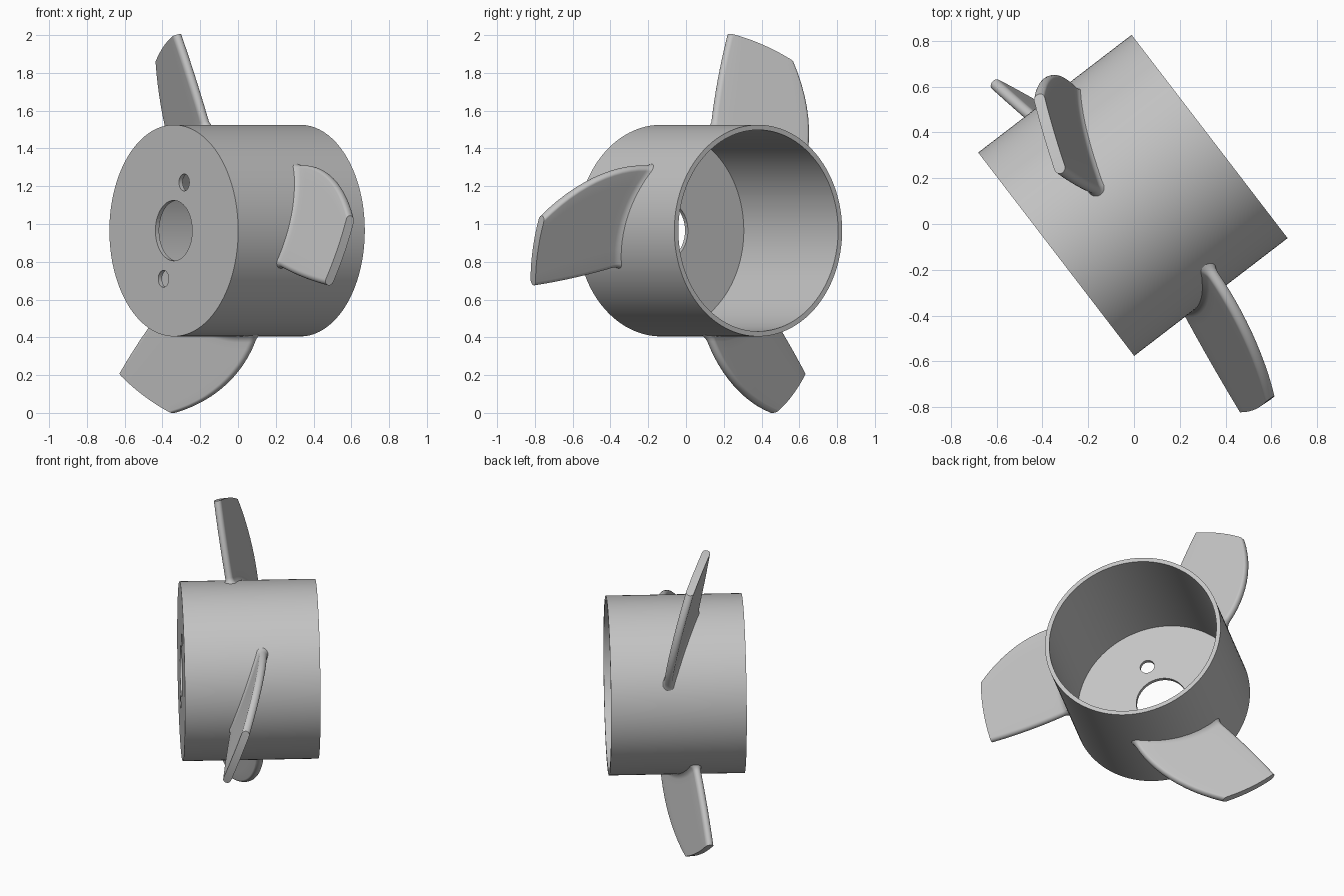
import bpy, bmesh
from math import sin, cos, pi, radians
from mathutils import Matrix, Vector

# Hub axis runs along local y, closed face at y = 0
PLACE = Matrix.Translation((-0.34, -0.132, 0.965)) @ Matrix.Rotation(radians(-52.5), 4, 'Z')
R_OUT, R_IN, DEPTH, FLOOR = 0.56, 0.533, 0.845, 0.025
R_ROOT, R_TIP = 0.546, 1.073

if "Cube" in bpy.data.objects:
    bpy.data.objects.remove(bpy.data.objects["Cube"])

grey = bpy.data.materials.new("plain grey")
grey.use_nodes = True
grey.diffuse_color = (0.55, 0.55, 0.55, 1)
grey.node_tree.nodes["Principled BSDF"].inputs["Base Color"].default_value = (0.55, 0.55, 0.55, 1)


def make_object(name, bm, matrix=PLACE):
    bmesh.ops.remove_doubles(bm, verts=bm.verts, dist=1e-5)
    bmesh.ops.recalc_face_normals(bm, faces=bm.faces)
    mesh = bpy.data.meshes.new(name)
    bm.to_mesh(mesh)
    bm.free()
    mesh.materials.append(grey)
    obj = bpy.data.objects.new(name, mesh)
    obj.matrix_world = matrix
    bpy.context.collection.objects.link(obj)
    return obj


def smooth(obj):
    bpy.ops.object.select_all(action='DESELECT')
    obj.select_set(True)
    bpy.context.view_layer.objects.active = obj
    bpy.ops.object.shade_smooth_by_angle(angle=radians(35))


# Hub: thin cup turned from a profile
def make_hub():
    bm = bmesh.new()
    profile = [(0, 0), (R_OUT, 0), (R_OUT, DEPTH), (R_IN, DEPTH), (R_IN, FLOOR), (0, FLOOR)]
    verts = [bm.verts.new((r, y, 0)) for r, y in profile]
    edges = [bm.edges.new(pair) for pair in zip(verts, verts[1:])]
    bmesh.ops.spin(bm, geom=verts + edges, cent=(0, 0, 0), axis=(0, 1, 0),
                   angle=2 * pi, steps=128, use_merge=True)
    return make_object("hub", bm)


# Holes through the closed face: shaft hole and two screw holes
def cut_hole(hub, x, z, radius):
    bm = bmesh.new()
    spot = Matrix.Translation((x, 0, z)) @ Matrix.Rotation(pi / 2, 4, 'X')
    bmesh.ops.create_cone(bm, cap_ends=True, segments=48, radius1=radius,
                          radius2=radius, depth=0.2, matrix=spot)
    cutter = make_object("hole_cutter", bm)
    cutter.hide_render = True
    mod = hub.modifiers.new("hole", 'BOOLEAN')
    mod.operation, mod.solver, mod.object = 'DIFFERENCE', 'EXACT', cutter
    bpy.context.view_layer.objects.active = hub
    bpy.ops.object.modifier_apply(modifier=mod.name)
    bpy.data.objects.remove(cutter)


# Blade: rounded sections lofted outward on a pitched plane
PITCH_X, PITCH_Z, OFFSET = -0.28, -0.235, 0.403
NORMAL = Vector((-PITCH_X, 1, -PITCH_Z)).normalized()


def blade_section(r):
    flare = 0.022 * max(0, 1 - (r - R_ROOT) / 0.045) ** 2
    half = 0.025 + flare
    lead = radians(-10.5 - 7.6 * (r - R_OUT)) + flare / r
    trail = radians(-67.5 + 65 * (r - R_OUT)) - flare / r
    inset = half / r
    caps = [k * pi / 16 for k in range(9)]
    pairs = [(lead - inset + inset * cos(a), half * sin(a)) for a in caps]
    pairs += [(lead + (trail - lead) * k / 16, half) for k in range(3, 14)]
    pairs += [(trail + inset - inset * cos(a), half * sin(a)) for a in reversed(caps)]
    sides = []
    for sign in (1, -1):
        row = []
        for angle, h in pairs:
            x, z = r * sin(angle), r * cos(angle)
            row.append(Vector((x, OFFSET + PITCH_X * x + PITCH_Z * z, z)) + NORMAL * h * sign)
        sides.append(row)
    return sides


def make_blade(name, turn):
    bm = bmesh.new()
    radii = [R_ROOT + 0.009 * k for k in range(6)]
    radii += [radii[-1] + (R_TIP - radii[-1]) * k / 12 for k in range(1, 13)]
    rings = [[[bm.verts.new(p) for p in row] for row in blade_section(r)] for r in radii]

    def bridge(row_a, row_b):
        for i in range(len(row_a) - 1):
            bm.faces.new((row_a[i], row_a[i + 1], row_b[i + 1], row_b[i]))

    for inner, outer in zip(rings, rings[1:]):
        for side in (0, 1):
            bridge(inner[side], outer[side])
    for end in (rings[0], rings[-1]):
        bridge(end[0], end[1])
    bmesh.ops.dissolve_degenerate(bm, dist=1e-6, edges=bm.edges)
    return make_object(name, bm, PLACE @ Matrix.Rotation(turn, 4, 'Y'))


hub = make_hub()
bpy.context.view_layer.update()
cut_hole(hub, 0, 0, 0.16)
for sign in (1, -1):
    cut_hole(hub, 0.09 * sign, 0.255 * sign, 0.045)
smooth(hub)

for i, name in enumerate(("upper_blade", "left_blade", "lower_blade")):
    smooth(make_blade(name, i * 2 * pi / 3))
